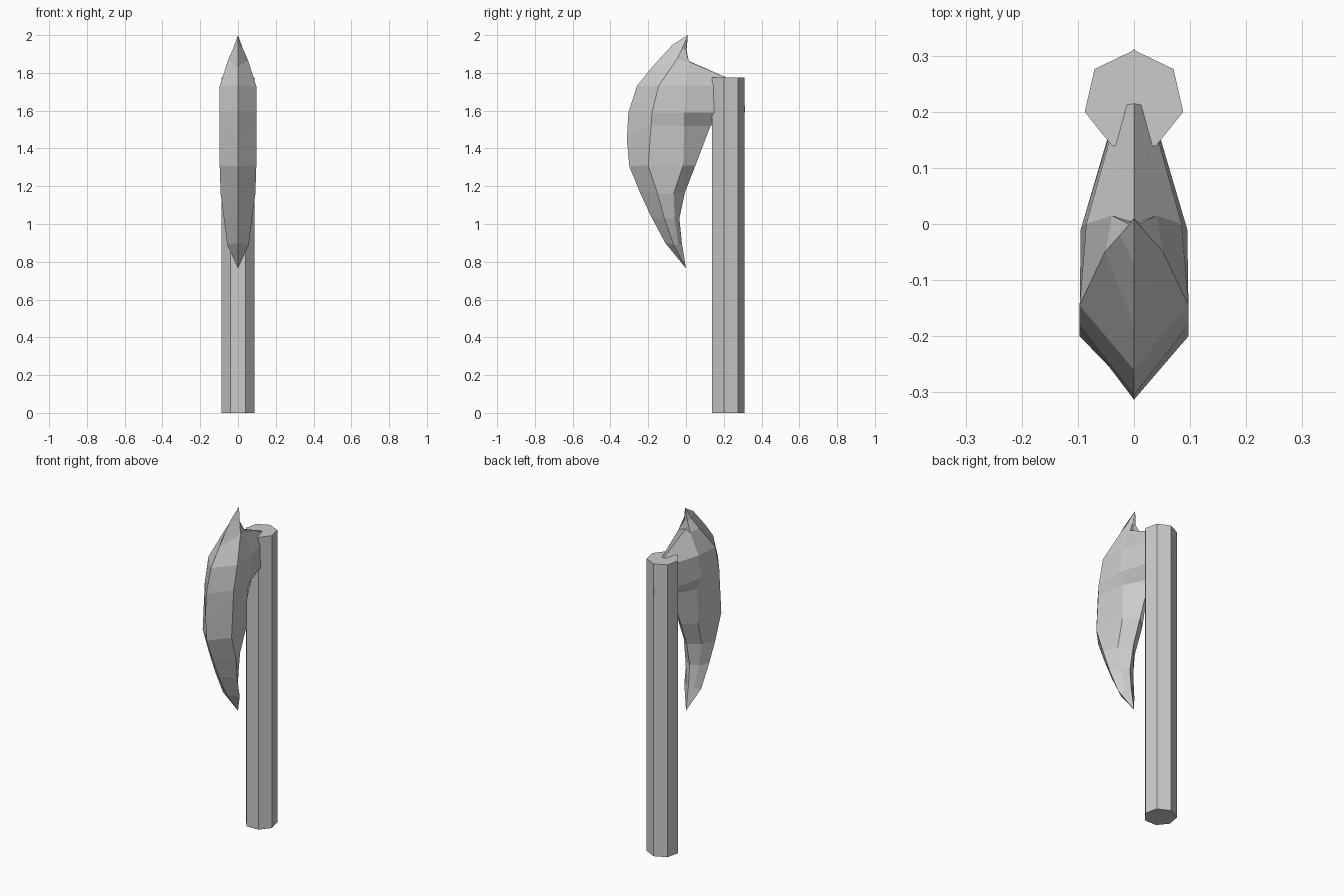
import bpy, bmesh
from math import sin, cos, tau

if "Cube" in bpy.data.objects:
    bpy.data.objects.remove(bpy.data.objects["Cube"])


def make_object(name, bm):
    bmesh.ops.recalc_face_normals(bm, faces=bm.faces)
    mesh = bpy.data.meshes.new(name)
    bm.to_mesh(mesh)
    bm.free()
    obj = bpy.data.objects.new(name, mesh)
    bpy.context.collection.objects.link(obj)
    return obj


# Handle: seven-sided shaft
bm = bmesh.new()
ring = [bm.verts.new((0.09 * sin(tau * i / 7), 0.22 + 0.09 * cos(tau * i / 7), 0))
        for i in range(7)]
base = bm.faces.new(ring)
extruded = bmesh.ops.extrude_face_region(bm, geom=[base], use_keep_orig=True)
for v in extruded["geom"]:
    if isinstance(v, bmesh.types.BMVert):
        v.co.z = 1.775
make_object("handle", bm)

# Blade sections, top to bottom: cutting edge (y, z), ridge (x, y, z),
# rear shoulder (x, y, z), back edge (y, z)
sections = [
    ((-0.07, 1.95), (0.025, -0.02, 1.93), (0.01, 0.0, 1.92), (0.003, 1.92)),
    ((-0.18, 1.83), (0.052, -0.05, 1.87), (0.04, 0.015, 1.86), (0.0, 1.87)),
    ((-0.26, 1.73), (0.097, -0.145, 1.73), (0.085, 0.0, 1.73), (0.305, 1.735)),
    ((-0.305, 1.59), (0.097, -0.18, 1.59), (0.095, -0.01, 1.59), (0.313, 1.59)),
    ((-0.313, 1.45), (0.097, -0.185, 1.52), (0.07, -0.01, 1.52), (0.13, 1.52)),
    ((-0.30, 1.305), (0.097, -0.2, 1.31), (0.07, -0.015, 1.31), (0.05, 1.31)),
    ((-0.245, 1.17), (0.092, -0.15, 1.16), (0.06, -0.065, 1.16), (-0.005, 1.17)),
    ((-0.185, 1.04), (0.075, -0.115, 1.03), (0.045, -0.06, 1.03), (-0.035, 1.03)),
    ((-0.11, 0.9), (0.057, -0.065, 0.89), (0.025, -0.04, 0.89), (-0.022, 0.9)),
]

# Axe head: loft the mirrored sections and close both tips
bm = bmesh.new()
loops = []
for edge, ridge, shoulder, back in sections:
    half = [ridge, shoulder]
    points = [(0, *edge), *half, (0, *back)]
    points += [(-x, y, z) for x, y, z in reversed(half)]
    loops.append([bm.verts.new(p) for p in points])
for a, b in zip(loops, loops[1:]):
    for i in range(6):
        j = (i + 1) % 6
        bm.faces.new((a[i], a[j], b[j], b[i]))
for loop, tip in ((loops[0], (0, 0.01, 2.0)), (loops[-1], (0, 0.0, 0.765))):
    point = bm.verts.new(tip)
    for i in range(6):
        bm.faces.new((loop[i], loop[(i + 1) % 6], point))
make_object("axe_head", bm)
